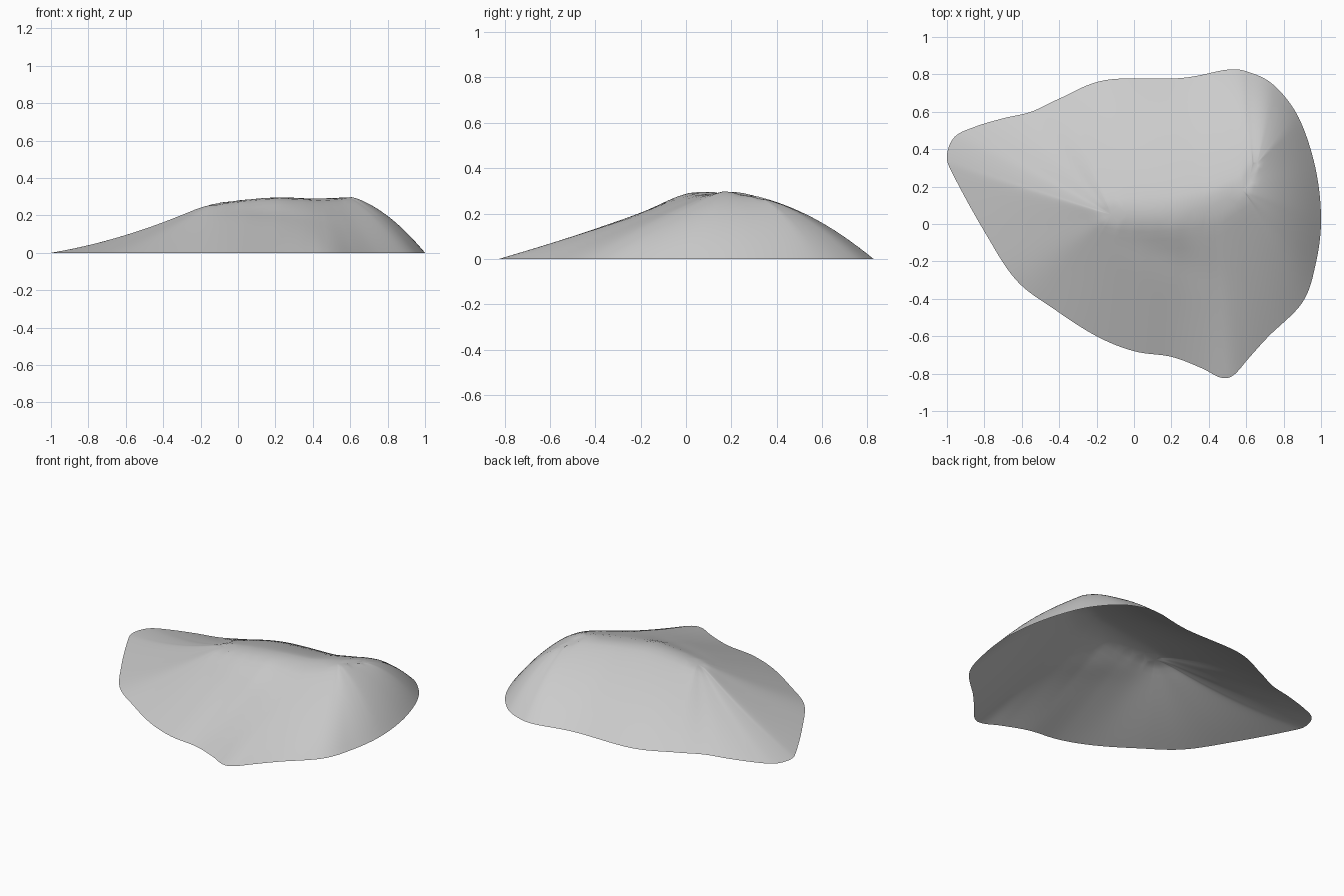
import bpy, bmesh, math
from mathutils import Vector

cube = bpy.data.objects.get("Cube")
if cube:
    bpy.data.objects.remove(cube)

# Crest line of the hill, from its low end to its high end
CREST = [Vector(p) for p in (
    (-.12, .05, .28), (.05, .05, .3), (.22, .06, .315),
    (.42, .1, .305), (.58, .18, .31), (.66, .33, .27))]

# Shoreline: x, y, station on the crest it climbs to, fullness of the slope
SHORE = [Vector(p) for p in (
    (-1, .36, 0, -.5), (-.96, .25, 0, -.4), (-.8, -.04, 0, -.3),
    (-.63, -.3, 0, -.2), (-.42, -.46, 0, -.1), (-.2, -.6, .3, 0),
    (0, -.68, 1, 0), (.2, -.71, 2, 0), (.36, -.77, 2.7, 0),
    (.46, -.82, 3, -.1), (.53, -.81, 3.2, -.1), (.62, -.71, 3.5, 0),
    (.72, -.6, 3.7, .1), (.9, -.42, 4, .3), (.97, -.22, 4, .5),
    (1, .02, 4, .65), (.97, .3, 4.4, .65), (.88, .57, 5, .6),
    (.75, .74, 5, .6), (.62, .81, 4.8, .6), (.5, .825, 4.5, .6),
    (.25, .78, 3, .5), (-.15, .77, 1, .4), (-.4, .67, 0, .2),
    (-.55, .6, 0, 0), (-.7, .565, 0, -.2), (-.85, .52, 0, -.4),
    (-.96, .465, 0, -.5))]
STEPS, RINGS = 8, 16


def smooth_loop(points, steps):
    """Closed curve through the points."""
    n, out = len(points), []
    for i in range(n):
        a, b, c, d = (points[(i + k) % n] for k in (-1, 0, 1, 2))
        for j in range(steps):
            t = j / steps
            out.append(b + (c - a) * (t / 2)
                       + (a * 2 - b * 5 + c * 4 - d) * (t * t / 2)
                       + (b * 3 - a - c * 3 + d) * (t ** 3 / 2))
    return out


def crest_at(s):
    s = min(max(s, 0), len(CREST) - 1)
    i = min(int(s), len(CREST) - 2)
    return CREST[i].lerp(CREST[i + 1], s - i)


def shelf(x, y):
    """Shallow gully and the swell above it on the front slope."""
    along, across = x - .1, y + .07 + .4 * (x - .1)
    fade = math.exp(-(along / .25) ** 2)
    return fade * (.012 * math.exp(-((across - .06) / .05) ** 2)
                   - .012 * math.exp(-((across + .05) / .06) ** 2))


# Hill surface: slopes climbing from the shoreline to the crest
bm = bmesh.new()
rows = []
for x, y, s, full in smooth_loop(SHORE, STEPS):
    foot = Vector((x, y, 0))
    row = []
    for r in range(RINGS + 1):
        u = r / RINGS
        top = crest_at(round(s * 2) / 2 if r == RINGS else s)
        p = foot.lerp(top, u)
        p.z = top.z * (u + full * u * (1 - u))
        if 0 < r < RINGS:
            p.z += shelf(p.x, p.y) * min(1, 4 * u * (1 - u))
        row.append(bm.verts.new(p))
    rows.append(row)
for i, row in enumerate(rows):
    nxt = rows[(i + 1) % len(rows)]
    for r in range(RINGS):
        bm.faces.new((row[r], nxt[r], nxt[r + 1], row[r + 1]))
bmesh.ops.remove_doubles(bm, verts=bm.verts[:], dist=.0005)

# Soften the crest, leaving the shoreline fixed
inner = [v for v in bm.verts if not v.is_boundary]
for _ in range(5):
    bmesh.ops.smooth_vert(bm, verts=inner, factor=.5, use_axis_z=True)
bmesh.ops.recalc_face_normals(bm, faces=bm.faces[:])
if sum(f.normal.z * f.calc_area() for f in bm.faces) < 0:
    bmesh.ops.reverse_faces(bm, faces=bm.faces[:])

mesh = bpy.data.meshes.new("hill")
bm.to_mesh(mesh)
bm.free()
mesh.shade_smooth()
hill = bpy.data.objects.new("hill", mesh)
bpy.context.collection.objects.link(hill)

# Pale grey stone
stone = bpy.data.materials.new("pale_grey")
stone.use_nodes = True
colour = (.6, .6, .6, 1)
stone.diffuse_color = colour
stone.node_tree.nodes["Principled BSDF"].inputs["Base Color"].default_value = colour
mesh.materials.append(stone)
